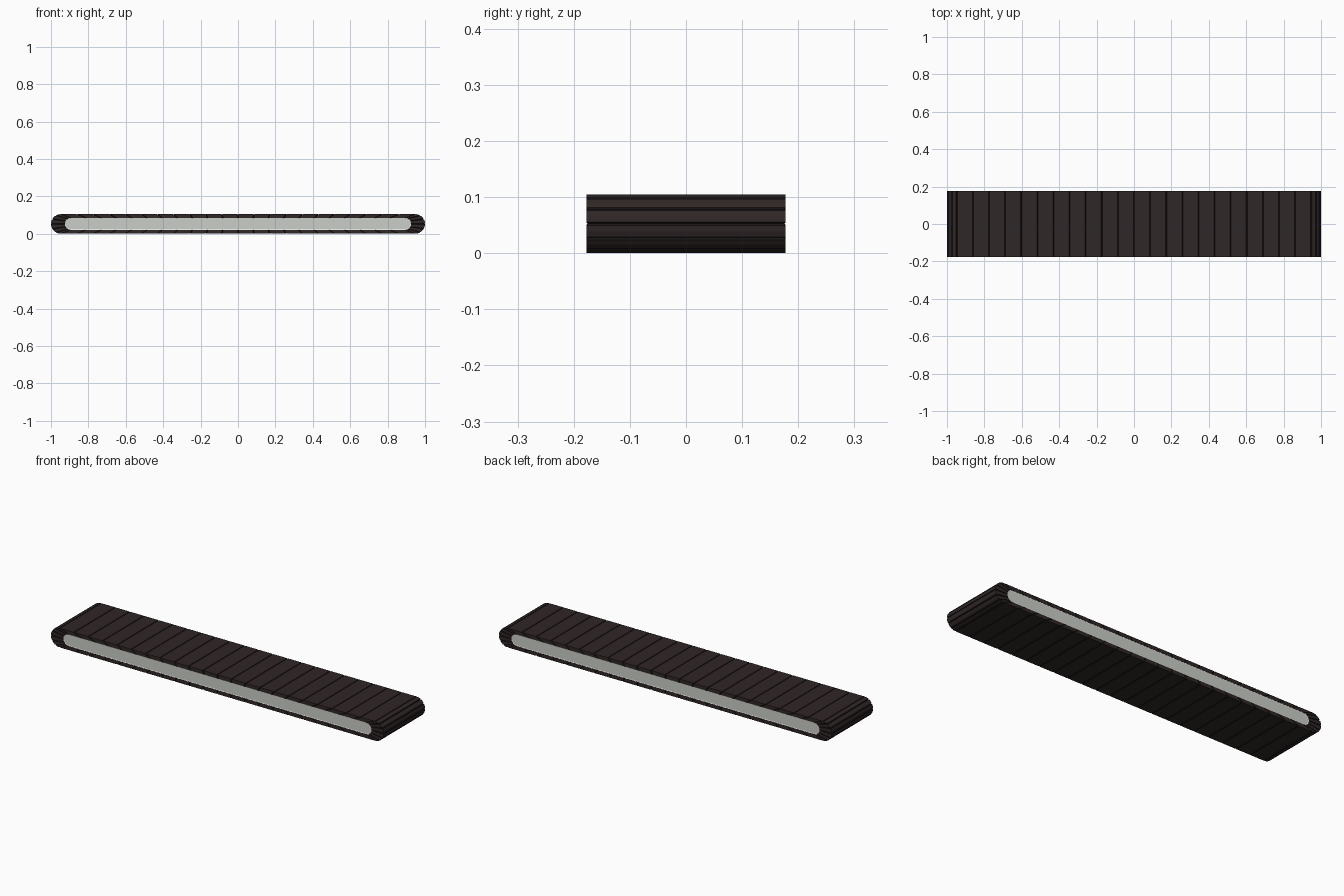
import bpy, bmesh, math

cube = bpy.data.objects.get("Cube")
if cube:
    bpy.data.objects.remove(cube)


def material(name, rgb):
    m = bpy.data.materials.new(name)
    m.use_nodes = True
    m.diffuse_color = (*rgb, 1)
    bsdf = next(n for n in m.node_tree.nodes if n.type == 'BSDF_PRINCIPLED')
    bsdf.inputs["Base Color"].default_value = (*rgb, 1)
    bsdf.inputs["Roughness"].default_value = 0.7
    return m


BELT = material("dark brown rubber", (0.030, 0.020, 0.020))
GROOVE = material("groove black", (0.010, 0.008, 0.009))
PANEL = material("pale grey metal", (0.60, 0.62, 0.57))
RIM = material("off white rim", (0.78, 0.78, 0.76))

R, HALF_Y = 0.0525, 0.1775          # end radius, half width
SPINE = 1 - R                       # half length of the straight run
INNER_SPINE, INNER_R = 0.894, 0.032
FLAT_SLATS, END_SLATS = 22, 6
GAP, DEPTH = 0.003, 0.003


def station(t):
    """Spine x and outward direction for t in 0..4: top, right end, bottom, left end."""
    part, f = int(t) % 4, t % 1
    a = math.pi * f
    if part == 0:
        return SPINE * (2 * f - 1), 0, 1
    if part == 1:
        return SPINE, math.sin(a), math.cos(a)
    if part == 2:
        return SPINE * (1 - 2 * f), 0, -1
    return -SPINE, -math.sin(a), -math.cos(a)


def outer(t, sink=0):
    x, nx, nz = station(t)
    return x + nx * (R - sink), R + nz * (R - sink)


def inner(t):
    x, nx, nz = station(t)
    return x * INNER_SPINE / SPINE + nx * INNER_R, R + nz * INNER_R


def finish(bm, name, mats):
    bmesh.ops.recalc_face_normals(bm, faces=bm.faces)
    me = bpy.data.meshes.new(name)
    bm.to_mesh(me)
    bm.free()
    for m in mats:
        me.materials.append(m)
    ob = bpy.data.objects.new(name, me)
    bpy.context.collection.objects.link(ob)
    return ob


# Sample the loop: each slat has a groove bottom, two edges and a middle
samples = []                         # (t, is_groove)
for part in range(4):
    n = END_SLATS if part % 2 else FLAT_SLATS
    length = math.pi * R if part % 2 else 2 * SPINE
    for i in range(n):
        a, b, g = part + i / n, part + (i + 1) / n, GAP / length
        samples += [(a, True), (a + g, False), ((a + b) / 2, False), (b - g, False)]

# Slatted belt: closed ring, pulled in at every groove
bm = bmesh.new()
rings = []
for t, groove in samples:
    y = HALF_Y - (DEPTH if groove else 0)
    ox, oz = outer(t, DEPTH if groove else 0)
    ix, iz = inner(t)
    rings.append([bm.verts.new(p) for p in
                  ((ox, -y, oz), (ox, y, oz), (ix, y, iz), (ix, -y, iz))])
for i, ring in enumerate(rings):
    j = (i + 1) % len(rings)
    for k in range(4):
        f = bm.faces.new((ring[k], ring[k - 1], rings[j][k - 1], rings[j][k]))
        f.material_index = int(samples[i][1] or samples[j][1])
finish(bm, "slatted_belt", [BELT, GROOVE])

# Inner bed: fills the loop, pale on both sides with a thin rim
bm = bmesh.new()
SIDE = HALF_Y - 0.001
ts = [p + i / 12 for p in (1, 3) for i in range(13)]
loops = [[bm.verts.new((x, s * SIDE, z)) for x, z in map(inner, [t if t % 1 or t in (1, 3)
          else t - 1e-6 for t in ts])] for s in (-1, 1)]
for i in range(len(ts)):
    j = (i + 1) % len(ts)
    bm.faces.new((loops[0][i], loops[0][j], loops[1][j], loops[1][i])).material_index = 1
caps = [bm.faces.new(lp) for lp in loops]
bmesh.ops.recalc_face_normals(bm, faces=bm.faces)
rim = bmesh.ops.inset_individual(bm, faces=caps, thickness=0.004, depth=-0.001)
for f in rim["faces"]:
    f.material_index = 1
finish(bm, "conveyor_bed", [PANEL, RIM])
